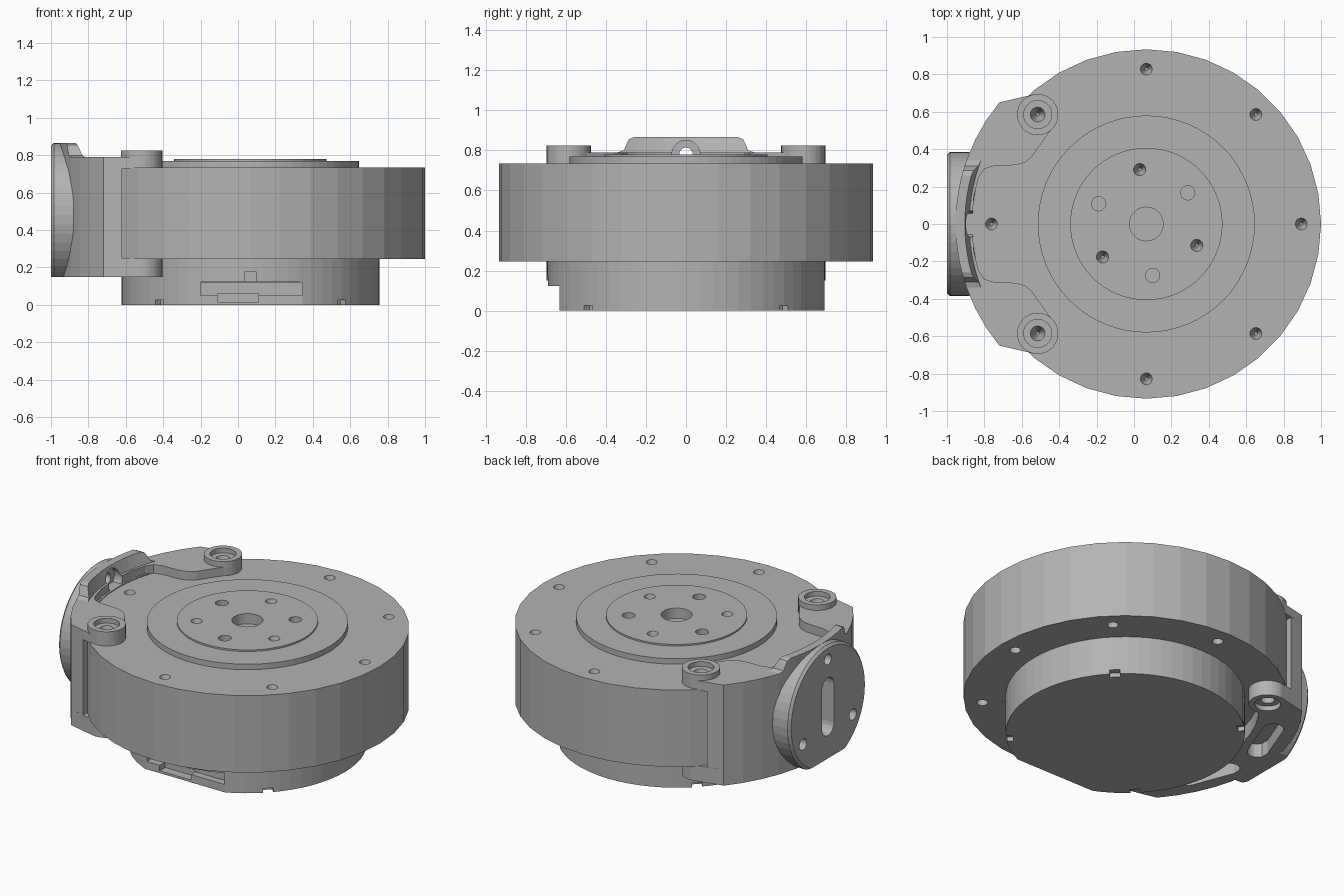
import bpy, bmesh
from math import sin, cos, pi, radians, atan2

if "Cube" in bpy.data.objects:
    bpy.data.objects.remove(bpy.data.objects["Cube"])

CX = 0.066          # axis of the round housing
FZ = 0.48           # height of the side flange axis
BOSS = (-0.515, 0.585)

grey = bpy.data.materials.new('dark_grey')
grey.diffuse_color = (0.45, 0.45, 0.45, 1)
grey.use_nodes = True
grey.node_tree.nodes["Principled BSDF"].inputs["Base Color"].default_value = grey.diffuse_color


def circle(u, v, r, n=32):
    return [(u + r * cos(2 * pi * i / n), v + r * sin(2 * pi * i / n)) for i in range(n)]


def arc(r, a0, a1, n):
    return [(CX + r * cos(radians(a0 + (a1 - a0) * i / n)),
             r * sin(radians(a0 + (a1 - a0) * i / n))) for i in range(n + 1)]


def polar(r, a):
    return CX + r * cos(radians(a)), r * sin(radians(a))


def rect(u0, u1, v0, v1):
    return [(u0, v0), (u1, v0), (u1, v1), (u0, v1)]


def capsule(p, q, r, n=8):
    a = atan2(q[1] - p[1], q[0] - p[0])
    end = lambda c, s: [(c[0] + r * cos(s + pi * i / n), c[1] + r * sin(s + pi * i / n))
                        for i in range(n + 1)]
    return end(q, a - pi / 2) + end(p, a + pi / 2)


def mirror_outline(half):
    """Close a half outline (first and last point on y = 0) across y = 0."""
    return half + [(x, -y) for x, y in reversed(half[1:-1])]


def prism(name, pts, lo, hi, axis='z', bevel=0, top=None):
    """Extrude a 2D outline along z (x, y) or x (y, z); top = different end outline."""
    place = (lambda p, h: (p[0], p[1], h)) if axis == 'z' else (lambda p, h: (h, p[0], p[1]))
    bm = bmesh.new()
    a = [bm.verts.new(place(p, lo)) for p in pts]
    b = [bm.verts.new(place(p, hi)) for p in top or pts]
    first = bm.faces.new(a)
    bm.faces.new(b)
    for i in range(len(pts)):
        j = (i + 1) % len(pts)
        bm.faces.new((a[i], a[j], b[j], b[i]))
    bmesh.ops.recalc_face_normals(bm, faces=bm.faces)
    if bevel:
        bmesh.ops.bevel(bm, geom=list(first.edges), offset=bevel, segments=1, affect='EDGES')
    me = bpy.data.meshes.new(name)
    bm.to_mesh(me)
    bm.free()
    me.materials.append(grey)
    ob = bpy.data.objects.new(name, me)
    bpy.context.collection.objects.link(ob)
    return ob


def cut(targets, pts, lo, hi, axis='z', op='DIFFERENCE', top=None):
    tool = prism('cutter', pts, lo, hi, axis, top=top)
    tool.hide_render = True
    tool.display_type = 'WIRE'
    tool.hide_set(True)
    for t in targets:
        m = t.modifiers.new('cut', 'BOOLEAN')
        m.operation, m.object, m.solver = op, tool, 'EXACT'


def drill(targets, u, v, r, tip, surface):
    """Conical hole opening towards +z at the given surface height."""
    end = surface + 0.1 * (surface - tip)
    cut(targets, circle(u, v, 0.008, 20), tip, end, top=circle(u, v, r * 1.07, 20))


# Round housing with raised output hub
body = prism('housing', circle(CX, 0, 0.934, 36), 0.245, 0.735)
hub = prism('hub_step', circle(CX, 0, 0.58, 64), 0.73, 0.77)
plate = prism('output_plate', circle(CX, 0, 0.407, 64), 0.76, 0.78)
top = [body, hub, plate]
cut(top, circle(CX, 0, 0.09), 0.715, 0.9)
for k in range(3):
    cut(top, circle(*polar(0.277, 37 + 120 * k), 0.038, 20), 0.70, 0.9)
    drill(top, *polar(0.293, 97 + 120 * k), 0.033, 0.69, 0.78)

# Mounting holes on the top and bottom rims
for a in (0, 45, 90, 180, 270, 315):
    drill([body], *polar(0.828, a), 0.032, 0.66, 0.735)
    if a != 180:
        cut([body], circle(*polar(0.828, a), 0.032, 20), 0.2, 0.33)

# Base drum: flat connector side with recess, tab notch, rim notches
base = prism('base_drum', circle(CX, 0, 0.69, 64), 0.0, 0.25)
cut([base], rect(-0.4, 0.6, -0.9, -0.63), -0.1, 0.122)
cut([base], rect(0.035, 0.1, -0.8, -0.65), 0.10, 0.175)
cut([base], rect(-0.2, 0.345, -0.8, -0.585), 0.05, 0.121)
cut([base], rect(-0.11, 0.11, -0.8, -0.575), 0.015, 0.06)
for k in range(4):
    a = 45 + 90 * k
    c, s = cos(radians(a)), sin(radians(a))
    cut([base], [(CX + u * c - v * s, u * s + v * c)
                 for u, v in rect(0.65, 0.8, -0.03, 0.03)], -0.1, 0.027)

# Bracket shell: top plate, outer wall and bottom plate
outer = [(-0.45, 0.65), (-0.54, 0.692), (-0.72, 0.65)] + arc(1.02, 140.4, 180, 6)
outer[-1] = (CX - 1.02, 0)
s_curve = [(-0.866, 0), (-0.856, 0.15), (-0.83, 0.25), (-0.80, 0.295), (-0.75, 0.31),
           (-0.63, 0.315), (-0.585, 0.328), (-0.545, 0.36), (-0.49, 0.44), (-0.44, 0.51)]
top_plate = prism('bracket_top', mirror_outline(s_curve + outer), 0.73, 0.79)
wall_half = arc(0.92, 180, 142, 6) + [(-0.62, 0.62), (-0.62, 0.672)] + outer[2:]
wall = prism('bracket_wall', mirror_outline(wall_half), 0.24, 0.74)
low_plate = prism('bracket_bottom', mirror_outline(arc(0.77, 180, 140, 6) + outer), 0.15, 0.25)

# Screw bosses and bottom pockets, mirrored front to back
for side in (1, -1):
    x, y = BOSS[0], BOSS[1] * side
    up = prism('upper_boss', circle(x, y, 0.11, 40), 0.73, 0.825)
    dn = prism('lower_boss', circle(x, y, 0.11, 40), 0.15, 0.25)
    cut([up, top_plate], circle(x, y, 0.075), 0.795, 0.9)
    drill([up, top_plate, body], x, y, 0.04, 0.69, 0.795)
    cut([dn, low_plate], circle(x, y, 0.075), 0.1, 0.18)
    cut([dn, low_plate, body], circle(x, y, 0.04, 20), 0.1, 0.29)
    p, q = polar(0.90, 172), polar(0.88, 154)
    cut([low_plate], capsule((p[0], p[1] * side), (q[0], q[1] * side), 0.06), 0.1, 0.238)

# Curved tab rising above the flange, inner face leaning outwards
tab_half = [(0.34, 0.79), (0.31, 0.80), (0.297, 0.83), (0.285, 0.855), (0.26, 0.866)]
tab = prism('flange_tab', [(0.34, 0.74)] + tab_half
            + [(-y, z) for y, z in reversed(tab_half)] + [(-0.34, 0.74)], -1.1, -0.7, 'x')
rim = arc(1.02, 158, 202, 14)
cut([tab], rim + arc(0.93, 202, 158, 14), 0.735, 0.88, op='INTERSECT',
    top=rim + arc(0.975, 202, 158, 14))

# Side flange disc, trimmed at the bottom and behind the tab
flange = prism('side_flange', circle(0, FZ, 0.386, 48), -1.0, -0.88, 'x', bevel=0.015)
cut([flange], rect(-1.2, -0.5, -0.6, 0.6), -0.2, 0.15)
cut([flange], circle(CX, 0, 0.98, 72), 0.785, 1.0)

# Flange cable slot and three screw holes
cut([flange, wall], capsule((0, FZ - 0.125), (0, FZ + 0.125), 0.06), -1.2, -0.88, 'x')
for y in (-0.25, 0.25):
    cut([flange, wall], circle(y, FZ - 0.145, 0.036, 20), -1.2, -0.885, 'x')
cut([flange, tab, top_plate], circle(0, FZ + 0.30, 0.034, 20), -1.2, -0.7, 'x')
cut([flange, tab, top_plate], circle(0, FZ + 0.30, 0.07), -0.92, -0.7, 'x')
